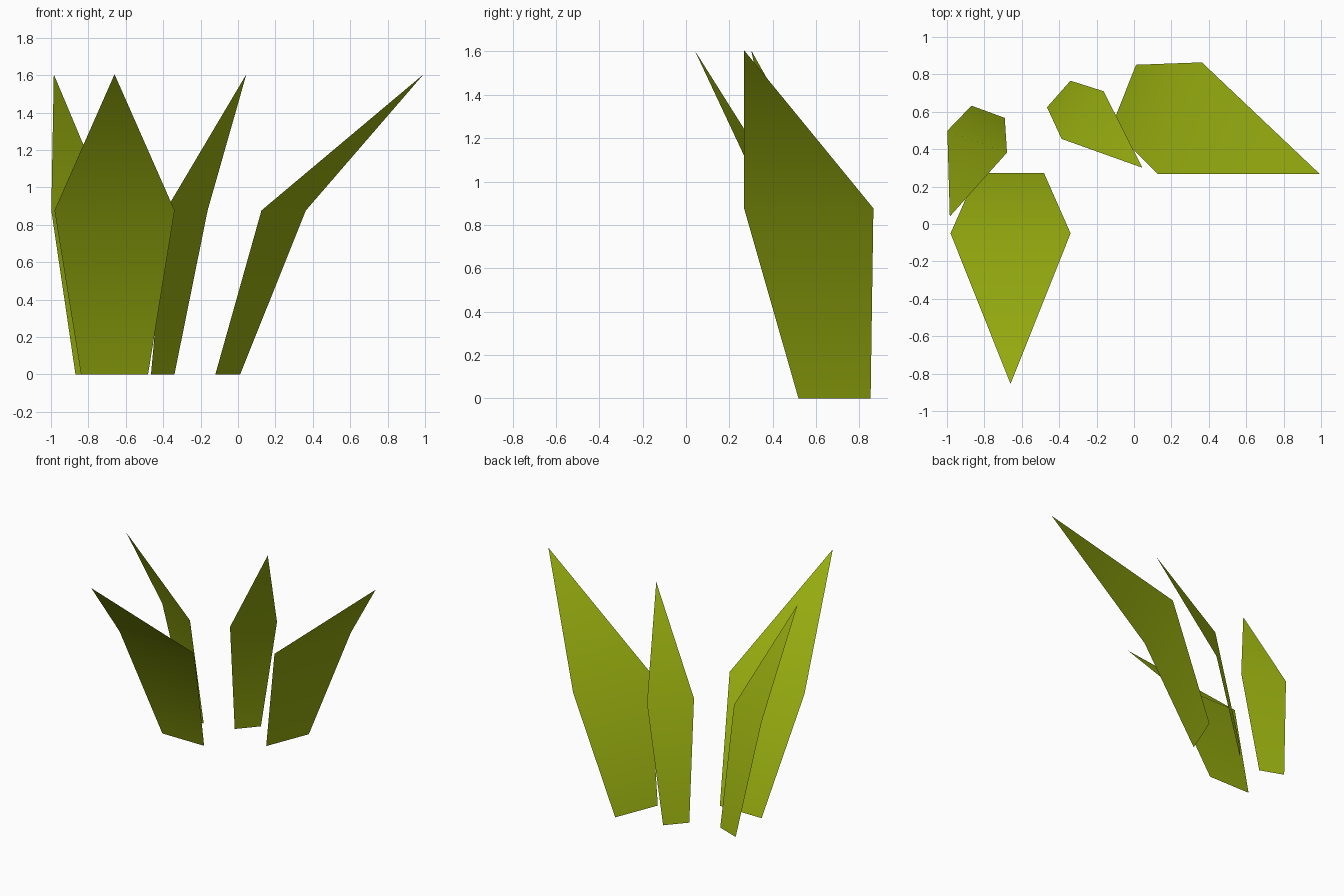
import bpy
import bmesh
import math
from mathutils import Matrix, Vector

if "Cube" in bpy.data.objects:
    bpy.data.objects.remove(bpy.data.objects["Cube"])

leaf_green = bpy.data.materials.new("leaf_green")
leaf_green.diffuse_color = (0.315, 0.425, 0.005, 1)
leaf_green.use_nodes = True
leaf_green.node_tree.nodes["Principled BSDF"].inputs["Base Color"].default_value = leaf_green.diffuse_color

# Blade outline, leaning along +x: (reach, half width, height)
PROFILE = [(0.0, 0.179, 0.0), (0.322, 0.321, 0.877), (1.127, 0.0, 1.605)]


def blade(name, x, y, angle, scale):
    """Single-sheet pointed leaf: lower quad plus tip triangle."""
    bm = bmesh.new()
    turn = Matrix.Rotation(math.radians(angle), 3, 'Z')

    def vert(reach, side, height):
        p = turn @ Vector((reach * scale, side * scale, height))
        return bm.verts.new(p + Vector((x, y, 0)))

    base, mid, tip = PROFILE
    base_l, base_r = (vert(base[0], s * base[1], base[2]) for s in (1, -1))
    mid_l, mid_r = (vert(mid[0], s * mid[1], mid[2]) for s in (1, -1))
    point = vert(*tip)
    # Upper side of the leaf faces outward
    bm.faces.new((base_l, base_r, mid_r, mid_l))
    bm.faces.new((mid_l, mid_r, point))
    bm.normal_update()
    for f in bm.faces:
        f.smooth = True
        if f.normal.z < 0:
            f.normal_flip()
    mesh = bpy.data.meshes.new(name)
    bm.to_mesh(mesh)
    bm.free()
    mesh.materials.append(leaf_green)
    bpy.context.collection.objects.link(bpy.data.objects.new(name, mesh))


# Two wide blades and two narrow ones, fanned out
blade("front_wide_blade", -0.66, 0.272, -90, 1.0)
blade("right_wide_blade", -0.055, 0.685, -21.7, 1.0)
blade("left_narrow_blade", -0.78, 0.60, -110.1, 0.529)
blade("middle_narrow_blade", -0.4025, 0.695, -41.4, 0.529)
